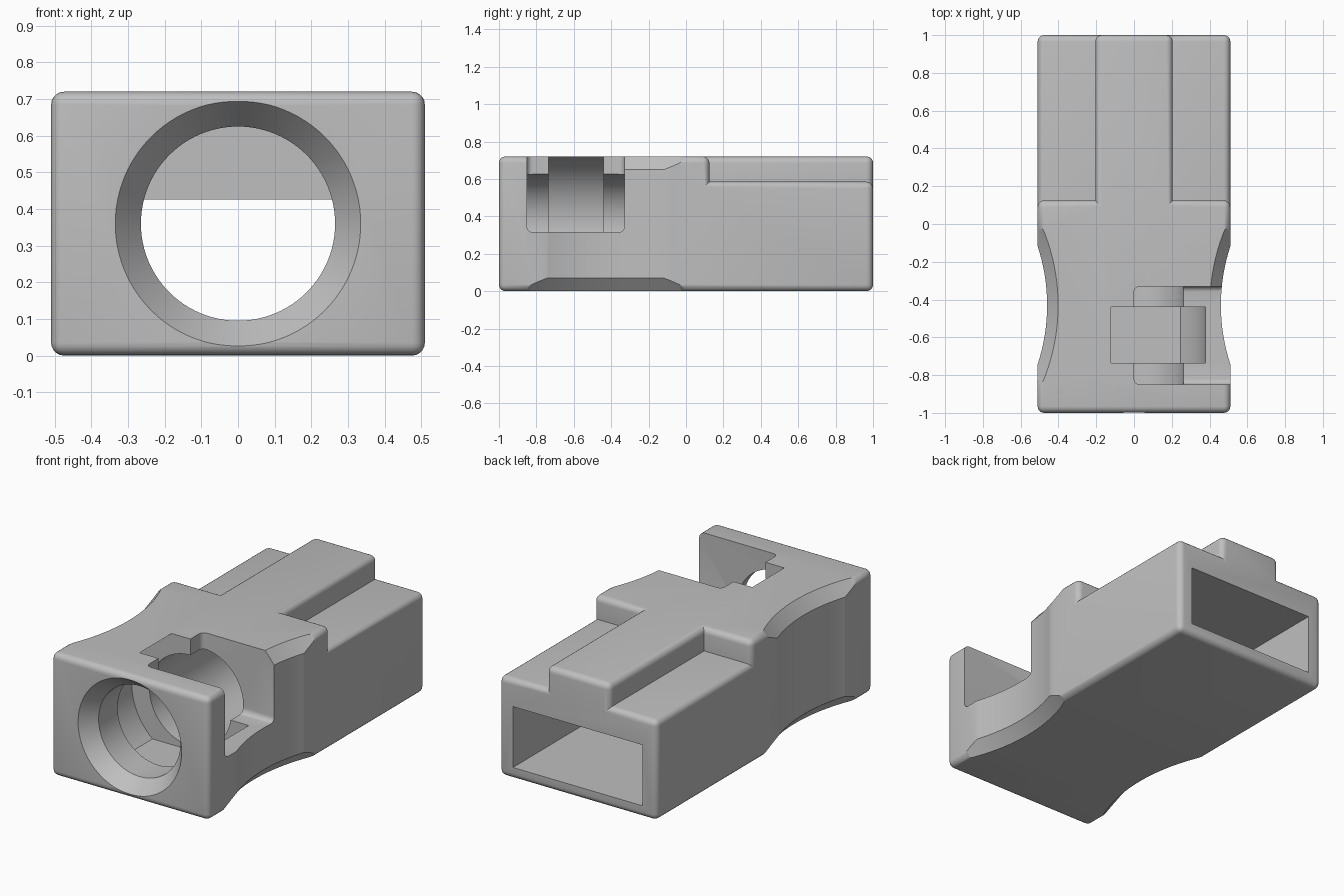
import bpy, bmesh, math

if "Cube" in bpy.data.objects:
    bpy.data.objects.remove(bpy.data.objects["Cube"], do_unlink=True)

grey = bpy.data.materials.new("plain_grey")
grey.use_nodes = True
colour = (0.52, 0.52, 0.52, 1)
grey.diffuse_color = colour
grey.node_tree.nodes["Principled BSDF"].inputs["Base Color"].default_value = colour


def to_object(bm, name):
    bmesh.ops.recalc_face_normals(bm, faces=bm.faces)
    mesh = bpy.data.meshes.new(name)
    bm.to_mesh(mesh)
    bm.free()
    mesh.materials.append(grey)
    obj = bpy.data.objects.new(name, mesh)
    bpy.context.collection.objects.link(obj)
    return obj


def box(name, x, y, z, round_by=0):
    bm = bmesh.new()
    bmesh.ops.create_cube(bm, size=1)
    for v in bm.verts:
        v.co = [lo + (c + 0.5) * (hi - lo) for c, (lo, hi) in zip(v.co, (x, y, z))]
    if round_by:
        bmesh.ops.bevel(bm, geom=bm.edges[:], offset=round_by, segments=4,
                        profile=0.5, affect='EDGES')
    return to_object(bm, name)


def skin(name, loops):
    """Closed solid through a row of matching point loops."""
    bm = bmesh.new()
    rows = [[bm.verts.new(p) for p in loop] for loop in loops]
    n = len(rows[0])
    for a, b in zip(rows, rows[1:]):
        for i in range(n):
            j = (i + 1) % n
            bm.faces.new((a[i], a[j], b[j], b[i]))
    bm.faces.new(rows[0])
    bm.faces.new(rows[-1])
    return to_object(bm, name)


def arc(radius, n, start=0, sweep=math.tau, closed=True):
    steps = n if closed else n - 1
    return [(radius * math.cos(start + sweep * i / steps),
             radius * math.sin(start + sweep * i / steps)) for i in range(n)]


def cut(target, cutter):
    cutter.hide_render = True
    mod = target.modifiers.new("cut", 'BOOLEAN')
    mod.operation = 'DIFFERENCE'
    mod.solver = 'EXACT'
    mod.object = cutter
    bpy.context.view_layer.objects.active = target
    bpy.ops.object.modifier_apply(modifier=mod.name)
    bpy.data.objects.remove(cutter, do_unlink=True)


# Block with lowered rear shoulders either side of a raised spine
body = box("housing", (-0.51, 0.51), (-1, 1), (0, 0.72))
for s in (-1, 1):
    cut(body, box("shoulder_cutter", sorted((s * 0.205, s * 0.8)), (0.125, 1.3), (0.585, 1)))

# Round the outer edges only
bm = bmesh.new()
bm.from_mesh(body.data)
bmesh.ops.remove_doubles(bm, verts=bm.verts, dist=0.0001)
bmesh.ops.dissolve_limit(bm, angle_limit=0.01, verts=bm.verts, edges=bm.edges)
bmesh.ops.recalc_face_normals(bm, faces=bm.faces)
outer = [e for e in bm.edges if e.is_convex and e.calc_face_angle(0) > 0.5]
bmesh.ops.bevel(bm, geom=outer, offset=0.035, segments=5, profile=0.5,
                affect='EDGES', clamp_overlap=True)
bm.to_mesh(body.data)
bm.free()

# Finger scoops with flared top and bottom rims
for s in (-1, 1):
    cut(body, skin("scoop_cutter", [
        [(s * 1.46 + x, y - 0.43, z) for x, y in arc(r, 160)]
        for z, r in ((-0.05, 1.1), (0.07, 1), (0.65, 1), (0.77, 1.1))]))

# Countersunk bore from the front
mid = 0.36
cut(body, skin("bore_cutter", [
    [(x, y, mid + z) for x, z in arc(r, 96)]
    for y, r in ((-1.09, 0.405), (-0.91, 0.265), (0.34, 0.265))]))

# Rectangular socket from the back
cut(body, box("socket_cutter", (-0.42, 0.42), (0.32, 1.3), (0.07, 0.426)))

# Side and top window
cut(body, box("window_cutter", (0, 0.9), (-0.85, -0.33), (0.315, 1), 0.03))

# Wide round groove with a flat floor, breaking through the top
low = math.asin(0.29 / 0.38)
cut(body, skin("groove_cutter", [
    [(x, y, mid + z) for x, z in arc(0.38, 80, -low, math.pi + 2 * low, False)]
    for y in (-0.735, -0.44)]))

# Smooth curved faces and keep the edges sharp
bpy.ops.object.select_all(action='DESELECT')
body.select_set(True)
bpy.context.view_layer.objects.active = body
bpy.ops.object.shade_smooth_by_angle(angle=math.radians(30))
